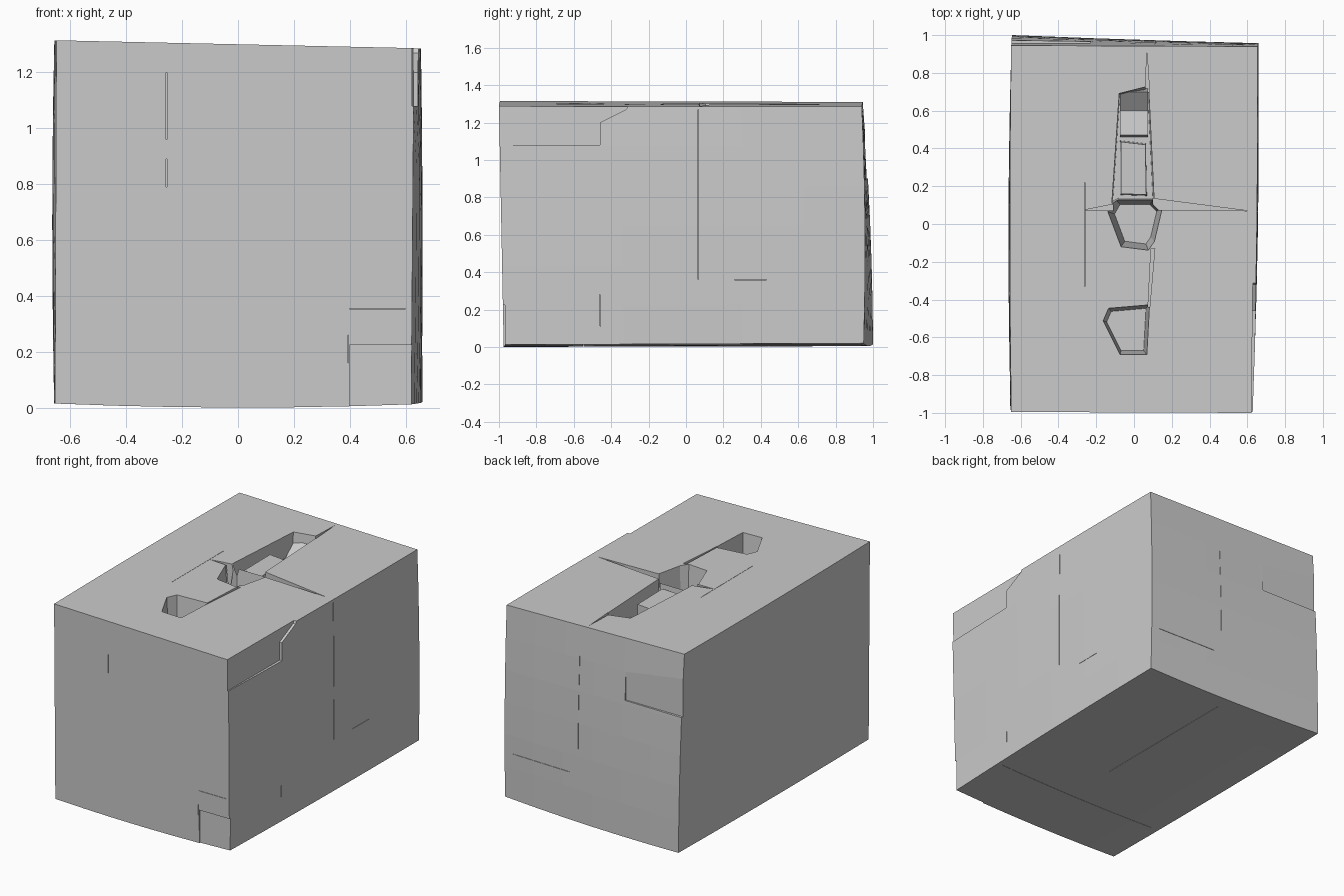
import bpy, bmesh
from mathutils import Vector

cube = bpy.data.objects.get("Cube")
if cube:
    bpy.data.objects.remove(cube, do_unlink=True)

stone = bpy.data.materials.new("stone grey")
stone.use_nodes = True
GREY = (0.6, 0.6, 0.6, 1)
stone.diffuse_color = GREY
stone.node_tree.nodes["Principled BSDF"].inputs["Base Color"].default_value = GREY


def finish(name, bm):
    bmesh.ops.recalc_face_normals(bm, faces=bm.faces)
    mesh = bpy.data.meshes.new(name)
    bm.to_mesh(mesh)
    bm.free()
    mesh.materials.append(stone)
    obj = bpy.data.objects.new(name, mesh)
    bpy.context.collection.objects.link(obj)
    return obj


def prism(name, outline, top, bottom, taper=1.0):
    """Vertical prism whose floor shrinks toward the middle of the outline."""
    bm = bmesh.new()
    mid = sum((Vector(p) for p in outline), Vector((0, 0))) / len(outline)
    upper = [bm.verts.new((x, y, top)) for x, y in outline]
    lower = [bm.verts.new((*(mid + (Vector(p) - mid) * taper), bottom)) for p in outline]
    bm.faces.new(upper)
    bm.faces.new(lower[::-1])
    n = len(outline)
    for i in range(n):
        j = (i + 1) % n
        bm.faces.new((upper[i], lower[i], lower[j], upper[j]))
    return finish(name, bm)


def box(name, lo, hi):
    outline = [(lo[0], lo[1]), (hi[0], lo[1]), (hi[0], hi[1]), (lo[0], hi[1])]
    return prism(name, outline, hi[2], lo[2])


def carve(body, cutter):
    cutter.hide_render = True
    mod = body.modifiers.new("carve", 'BOOLEAN')
    mod.operation = 'DIFFERENCE'
    mod.solver = 'EXACT'
    mod.object = cutter
    bpy.context.view_layer.objects.active = body
    bpy.ops.object.modifier_apply(modifier=mod.name)
    bpy.data.objects.remove(cutter, do_unlink=True)


# Body: a subdivided box pulled to uneven corners, with slightly bulging sides
corners = {
    (-1, -1, -1): (-0.655, -0.975, 0.015), (1, -1, -1): (0.62, -0.975, 0.012),
    (-1, 1, -1): (-0.645, 1.0, 0.015), (1, 1, -1): (0.66, 0.95, 0.02),
    (-1, -1, 1): (-0.65, -0.995, 1.315), (1, -1, 1): (0.63, -1.0, 1.287),
    (-1, 1, 1): (-0.65, 0.945, 1.31), (1, 1, 1): (0.655, 0.94, 1.285),
}
bm = bmesh.new()
bmesh.ops.create_cube(bm, size=2)
bmesh.ops.subdivide_edges(bm, edges=bm.edges[:], cuts=5, use_grid_fill=True)
for v in bm.verts:
    u = v.co.copy()
    p = Vector((0, 0, 0))
    for sign, place in corners.items():
        weight = 1
        for a, s in zip(u, sign):
            weight *= (1 + a * s) / 2
        p += Vector(place) * weight
    side = (1 - u.y ** 2) * (1 - 0.5 * u.z ** 2)
    p.x += 0.015 * u.x * side
    if u.y > 0:
        p.y += 0.012 * u.y * (1 - u.z ** 2)
    if u.z < 0:
        p.z += 0.013 * u.z * (1 - u.x ** 2)
    v.co = p
body = finish("block_body", bm)

# Long trench in the top, with the deep central pit and the front pit
carve(body, prism("trench", [(-0.12, 0.10), (-0.085, 0.12), (0.11, 0.12), (0.08, 0.74), (-0.08, 0.70)],
                  1.4, 1.08, 0.92))
carve(body, prism("central_pit", [(-0.15, 0.07), (-0.075, -0.13), (0.08, -0.15), (0.115, -0.1),
                                  (0.16, 0.09), (0.11, 0.14), (-0.11, 0.14)], 1.4, 1.0, 0.72))
carve(body, prism("front_pit", [(-0.17, -0.51), (-0.075, -0.7), (0.075, -0.7), (0.09, -0.42),
                                (-0.14, -0.44)], 1.4, 1.05, 0.8))

# Cracks running out from the pits
cracks = [
    [(0.10, 0.075), (0.60, 0.07), (0.10, 0.135)],
    [(-0.11, 0.07), (-0.11, 0.105), (-0.26, 0.075)],
    [(0.060, 0.70), (0.082, 0.70), (0.068, 0.92)],
    [(0.09, -0.13), (0.11, -0.13), (0.083, -0.44), (0.074, -0.44)],
]
for outline in cracks:
    carve(body, prism("crack", outline, 1.4, 1.1))

# Shallow steps: upper back, lower front corner, upper front corner of the side
carve(body, box("back_step", (-0.8, 0.957, 0.9), (-0.23, 1.2, 1.5)))
carve(body, box("front_step", (0.4, -1.2, -0.1), (0.8, -0.968, 0.225)))
bm = bmesh.new()
profile = [(-1.2, 1.08), (-0.46, 1.08), (-0.46, 1.2), (-0.32, 1.27), (-0.2, 1.5), (-1.2, 1.5)]
inner = [bm.verts.new((0.622 + 0.01 * (y + 1), y, z)) for y, z in profile]
face = bm.faces.new(inner)
extra = bmesh.ops.extrude_face_region(bm, geom=[face], use_keep_orig=True)
for v in extra["geom"]:
    if isinstance(v, bmesh.types.BMVert):
        v.co.x = 0.9
carve(body, finish("side_step", bm))

# Hairline joints, given as low and high corners
W, D = 0.002, 0.02
joints = []
for z0, z1 in ((0.96, 1.2), (0.79, 0.89), (0.11, 0.36)):
    joints.append(((-0.257, -1.1, z0), (-0.257 + W, -1 + D, z1)))
joints += [
    ((-0.262, -0.33, 1.27), (-0.26, 0.22, 1.4)),
    ((0.394, -1.1, 0.16), (0.396, -0.95, 0.26)),
    ((0.4, -1.1, 0.353), (0.6, -0.96, 0.355)),
    ((0.64, 0.063, 0.36), (0.8, 0.066, 1.27)),
    ((0.63, -0.463, 0.1), (0.8, -0.461, 0.28)),
    ((0.64, 0.26, 0.358), (0.8, 0.43, 0.36)),
    ((0.109, 0.93, 0.3), (0.111, 1.1, 1.1)),
    ((0.17, 0.94, 0.32), (0.6, 1.1, 0.322)),
    ((-0.8, -0.431, 0.52), (-0.65, -0.429, 0.85)),
    ((0.054, -0.18, -0.1), (0.056, 0.87, 0.03)),
    ((-0.6, -0.55, -0.1), (0.6, -0.548, 0.03)),
]
for lo, hi in joints:
    carve(body, box("joint", lo, hi))

# Raised slab standing inside the trench, and the sloped rubble behind it
prism("trench_slab", [(-0.068, 0.16), (0.065, 0.155), (0.06, 0.42), (-0.07, 0.435)], 1.25, 1.05, 1.05)
bm = bmesh.new()
slope = [(0.46, 1.07), (0.72, 1.07), (0.70, 1.24), (0.60, 1.16), (0.47, 1.18)]
left = [bm.verts.new((-0.075, y, z)) for y, z in slope]
right = [bm.verts.new((0.075, y, z)) for y, z in slope]
bm.faces.new(left)
bm.faces.new(right[::-1])
for i in range(len(slope)):
    j = (i + 1) % len(slope)
    bm.faces.new((left[i], right[i], right[j], left[j]))
finish("trench_rubble", bm)
